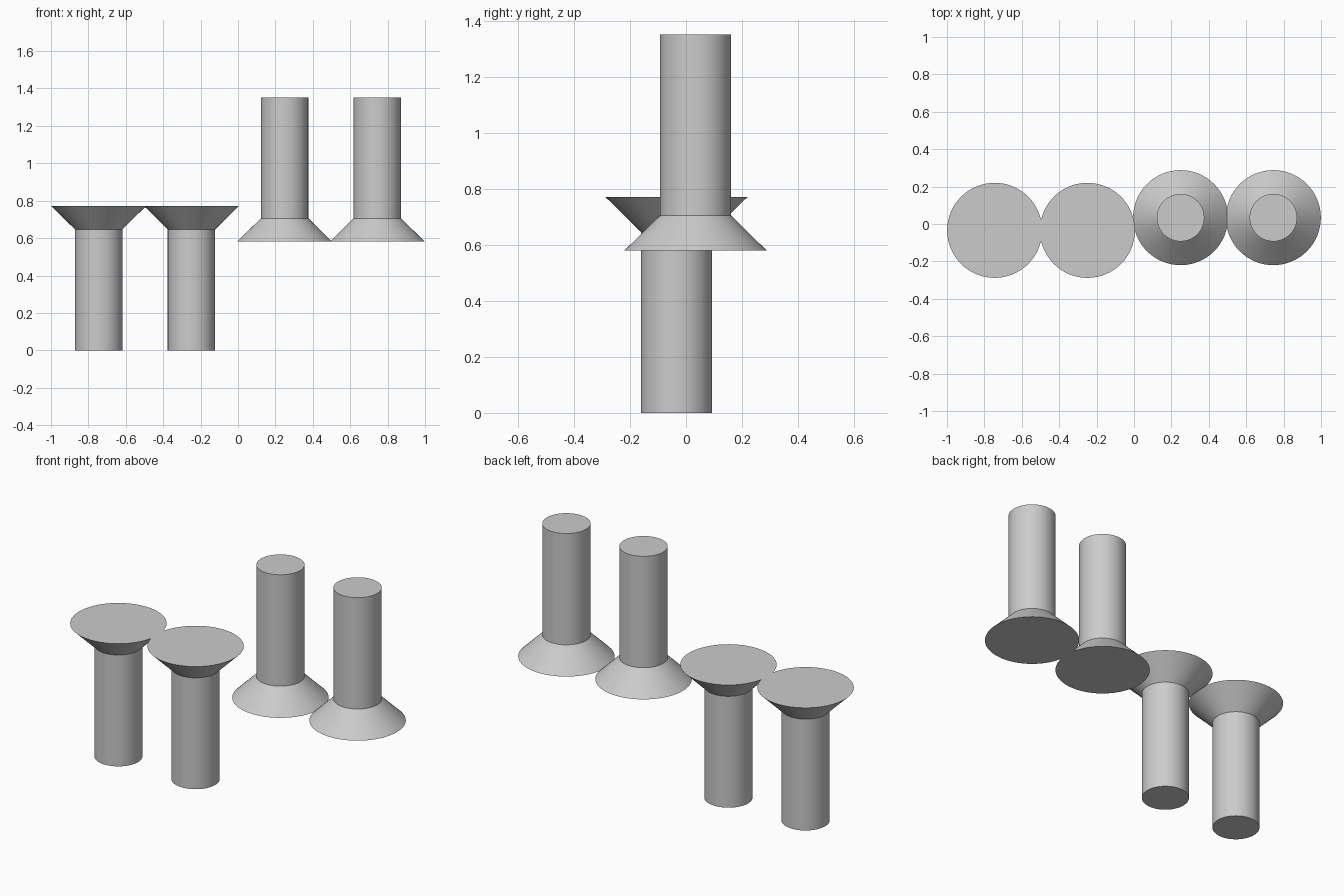
import bpy
import bmesh
from math import radians
from mathutils import Matrix, Vector

cube = bpy.data.objects.get("Cube")
if cube:
    bpy.data.objects.remove(cube, do_unlink=True)

SHAFT_R, HEAD_R = 0.127, 0.254
SHAFT_H, TOTAL_H = 0.647, 0.772
TOP = 1.353
SIDES = 64

grey = bpy.data.materials.new("plain grey")
grey.use_nodes = True
grey.diffuse_color = (0.6, 0.6, 0.6, 1)
grey.node_tree.nodes["Principled BSDF"].inputs["Base Color"].default_value = grey.diffuse_color


def countersunk_pin(name, x, y, z, flipped):
    """Shaft with a flared conical head, turned from one profile."""
    bm = bmesh.new()
    profile = [(0, 0), (SHAFT_R, 0), (SHAFT_R, SHAFT_H), (HEAD_R, TOTAL_H), (0, TOTAL_H)]
    verts = [bm.verts.new((r, 0, h)) for r, h in profile]
    edges = [bm.edges.new(pair) for pair in zip(verts, verts[1:])]
    bmesh.ops.spin(bm, geom=verts + edges, cent=(0, 0, 0), axis=(0, 0, 1),
                   angle=radians(360), steps=SIDES)
    bmesh.ops.remove_doubles(bm, verts=bm.verts, dist=0.0001)
    if flipped:
        bm.transform(Matrix.Rotation(radians(180), 4, "Y"))
    bmesh.ops.translate(bm, verts=bm.verts, vec=Vector((x, y, z)))
    bmesh.ops.recalc_face_normals(bm, faces=bm.faces)
    mesh = bpy.data.meshes.new(name)
    bm.to_mesh(mesh)
    bm.free()
    mesh.materials.append(grey)
    pin = bpy.data.objects.new(name, mesh)
    bpy.context.collection.objects.link(pin)
    # Smooth round walls with crisp rims
    bpy.ops.object.select_all(action="DESELECT")
    pin.select_set(True)
    bpy.context.view_layer.objects.active = pin
    bpy.ops.object.shade_smooth_by_angle(angle=radians(30))


# Upright pair on the right, upturned pair on the left
for side, x in (("outer", 0.745), ("inner", 0.249)):
    countersunk_pin(f"{side}_upright_pin", -x, -0.034, 0, False)
    countersunk_pin(f"{side}_upturned_pin", x, 0.034, TOP, True)
